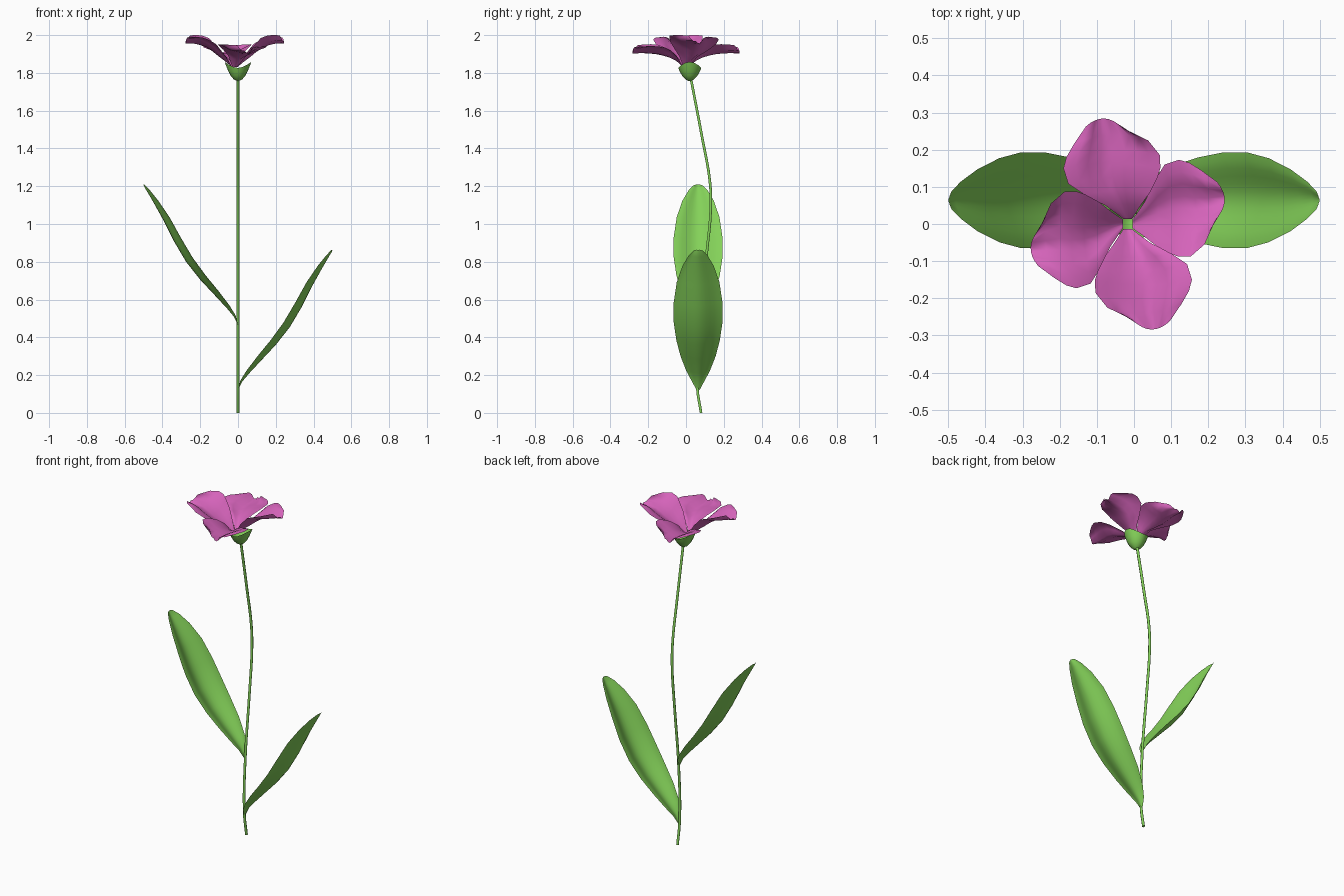
import bpy, math
from mathutils import Vector

if "Cube" in bpy.data.objects:
    bpy.data.objects.remove(bpy.data.objects["Cube"])


def material(name, rgb):
    m = bpy.data.materials.new(name)
    m.diffuse_color = (*rgb, 1)
    m.use_nodes = True
    m.node_tree.nodes["Principled BSDF"].inputs["Base Color"].default_value = m.diffuse_color
    return m


GREEN = material("leaf green", (0.23, 0.64, 0.10))
PINK = material("petal pink", (0.69, 0.13, 0.51))


def grid_mesh(name, rows, mat, closed=False):
    """Skin a list of equally long point rows into a smooth surface."""
    n = len(rows[0])
    verts = [p for row in rows for p in row]
    faces = []
    for i in range(len(rows) - 1):
        for j in range(n if closed else n - 1):
            k = (j + 1) % n
            faces.append((i * n + j, i * n + k, (i + 1) * n + k, (i + 1) * n + j))
    me = bpy.data.meshes.new(name)
    me.from_pydata(verts, [], faces)
    me.materials.append(mat)
    me.shade_smooth()
    ob = bpy.data.objects.new(name, me)
    bpy.context.collection.objects.link(ob)
    return ob


# Stem: thin bent tube
cu = bpy.data.curves.new("stem", 'CURVE')
cu.dimensions = '3D'
cu.bevel_depth = 0.008
cu.bevel_resolution = 1
cu.resolution_u = 4
cu.use_fill_caps = True
path = [(0.08, 0), (0.06, 0.13), (0.068, 0.45), (0.11, 0.85), (0.131, 1.08),
        (0.127, 1.22), (0.085, 1.46), (0.024, 1.78)]
sp = cu.splines.new('BEZIER')
sp.bezier_points.add(len(path) - 1)
for bp, (y, z) in zip(sp.bezier_points, path):
    bp.co = (0, y, z)
    bp.handle_left_type = bp.handle_right_type = 'AUTO'
cu.materials.append(GREEN)
bpy.context.collection.objects.link(bpy.data.objects.new("stem", cu))

# Leaves: cupped blades along a rising midrib (x, z, half width)
RIB = [(0, 0.12, 0.008), (0.022, 0.165, 0.035), (0.06, 0.21, 0.063), (0.125, 0.28, 0.093),
       (0.2, 0.36, 0.115), (0.275, 0.455, 0.129), (0.34, 0.565, 0.129), (0.395, 0.675, 0.113),
       (0.445, 0.765, 0.083), (0.48, 0.825, 0.05), (0.498, 0.855, 0.025), (0.5, 0.863, 0.01)]


def leaf(name, side, lift):
    rows = []
    for i, (x, z, w) in enumerate(RIB):
        a, b = RIB[max(i - 1, 0)], RIB[min(i + 1, len(RIB) - 1)]
        t = Vector((b[0] - a[0], b[1] - a[1])).normalized()
        row = []
        for j in range(13):
            s = j / 6 - 1
            cup = 0.32 * w * (1 - math.cos(math.pi * s)) / 2
            row.append((side * max(x - t.y * cup, 0), 0.064 + w * s, z + t.x * cup + lift))
        rows.append(row)
    grid_mesh(name, rows, GREEN)


leaf("lower_leaf", 1, 0)
leaf("upper_leaf", -1, 0.345)

# Calyx: small cup with pointed lobes at the sides
rows = []
for r, z, k in [(0.006, 1.757, 0), (0.022, 1.765, 0), (0.04, 1.785, 0.1),
                (0.053, 1.81, 0.3), (0.062, 1.832, 0.7), (0.066, 1.842, 1)]:
    row = []
    for j in range(16):
        a = math.tau * j / 16
        c = math.cos(2 * a)
        row.append((r * (1 + 0.07 * k * c) * math.cos(a),
                    0.02 + r * (1 - 0.07 * k) * math.sin(a), z + 0.016 * k * c))
    rows.append(row)
grid_mesh("calyx", rows, GREEN, closed=True)

# Petals: left edge, right edge, and heights for the low and high pairs
EDGES = [((-.012, .014), (.012, .014), 0, 0), ((-.06, .05), (.035, .05), .035, .03),
         ((-.118, .08), (.06, .085), .052, .055), ((-.16, .108), (.08, .125), .063, .083),
         ((-.173, .15), (.088, .15), .07, .105), ((-.165, .18), (.087, .185), .073, .118),
         ((-.145, .215), (.055, .225), .075, .126), ((-.113, .262), (-.013, .258), .076, .128)]


def petal(name, turn, high):
    ca, sa = math.cos(turn), math.sin(turn)
    rows = []
    for i, (l, r, low_z, high_z) in enumerate(EDGES):
        f = i / (len(EDGES) - 1)
        row = []
        for j in range(9):
            s = j / 4 - 1
            u = l[0] + (r[0] - l[0]) * (s + 1) / 2
            v = l[1] + (r[1] - l[1]) * (s + 1) / 2 + 0.024 * f * (1 - s * s)
            if high:
                v *= 0.92
            # groove along the middle, softly waved rim
            cup = 0.045 * math.sin(math.pi * f ** 0.7 * 0.75) * (1 - math.cos(math.pi * s)) / 2
            wave = 0.008 * f * math.sin(2.5 * math.pi * s)
            z = 1.83 + (high_z if high else low_z) + cup + wave
            row.append((-0.017 + u * ca - v * sa, u * sa + v * ca, z))
        rows.append(row)
    grid_mesh(name, rows, PINK)


for n, name in enumerate(["back_petal", "left_petal", "front_petal", "right_petal"]):
    petal(name, n * math.pi / 2, n % 2 == 1)
